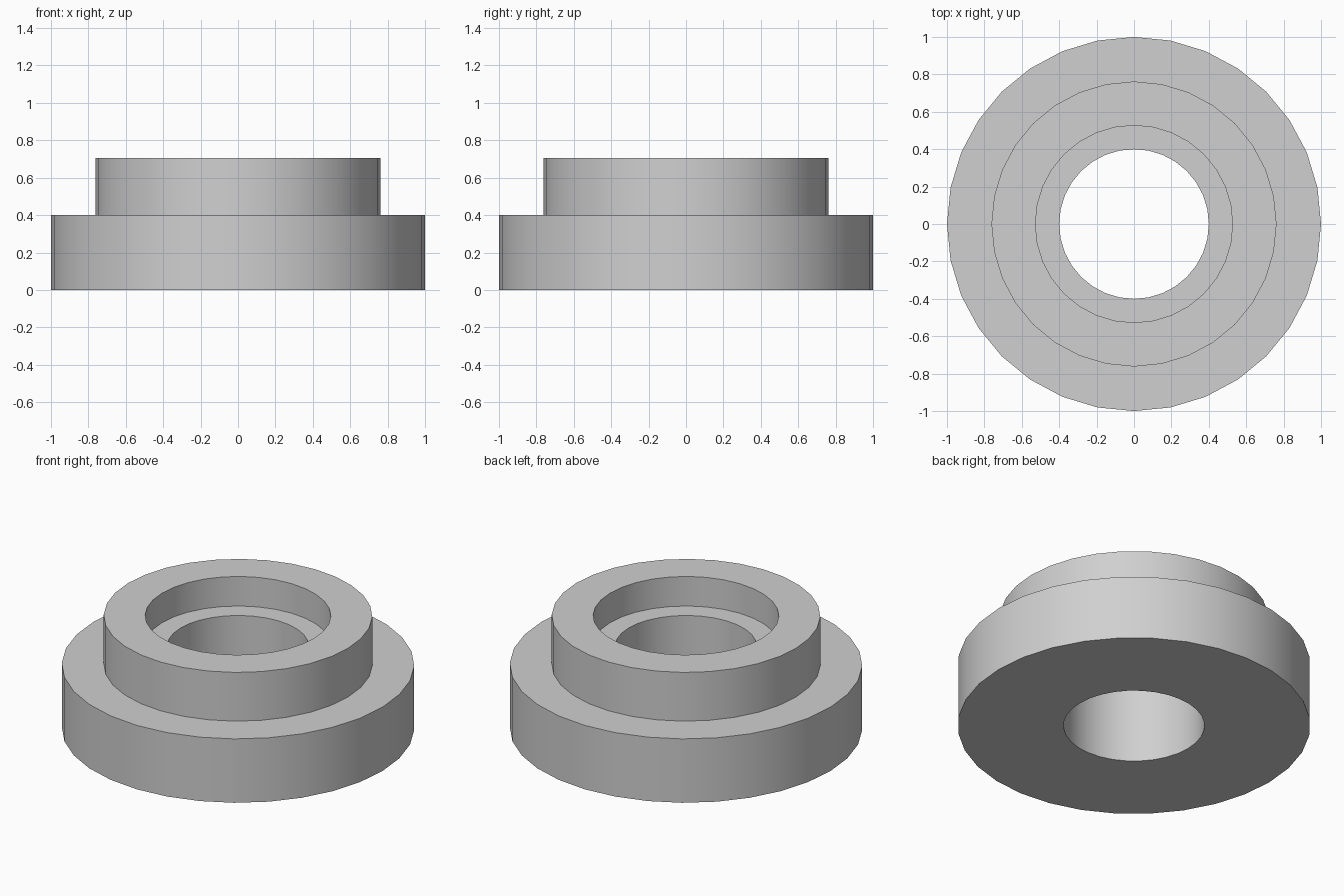
import bpy
import bmesh
from math import cos, sin, tau, radians

default = bpy.data.objects.get("Cube")
if default:
    bpy.data.objects.remove(default, do_unlink=True)

SEGMENTS = 32

# Plain grey material
grey = bpy.data.materials.new("light grey")
grey.use_nodes = True
colour = (0.63, 0.63, 0.63, 1)
grey.diffuse_color = colour
grey.node_tree.nodes["Principled BSDF"].inputs["Base Color"].default_value = colour


def lathe(name, profile):
    """Revolve a closed (radius, height) profile around the z axis."""
    bm = bmesh.new()
    rings = [[bm.verts.new((r * cos(tau * i / SEGMENTS), r * sin(tau * i / SEGMENTS), z))
              for i in range(SEGMENTS)] for r, z in profile]
    for k, ring in enumerate(rings):
        above = rings[(k + 1) % len(rings)]
        for i in range(SEGMENTS):
            j = (i + 1) % SEGMENTS
            bm.faces.new((ring[i], ring[j], above[j], above[i]))
    bmesh.ops.recalc_face_normals(bm, faces=bm.faces)
    mesh = bpy.data.meshes.new(name)
    bm.to_mesh(mesh)
    bm.free()
    mesh.materials.append(grey)
    obj = bpy.data.objects.new(name, mesh)
    bpy.context.collection.objects.link(obj)
    bpy.ops.object.select_all(action='DESELECT')
    obj.select_set(True)
    bpy.context.view_layer.objects.active = obj
    bpy.ops.object.shade_smooth_by_angle(angle=radians(30))
    return obj


# Stepped bushing: wide flange, raised collar, counterbore and through hole
lathe("flanged_bushing", [
    (0.4, 0), (1, 0), (1, 0.4),
    (0.762, 0.4), (0.762, 0.705),
    (0.527, 0.705), (0.527, 0.52), (0.4, 0.52),
])
